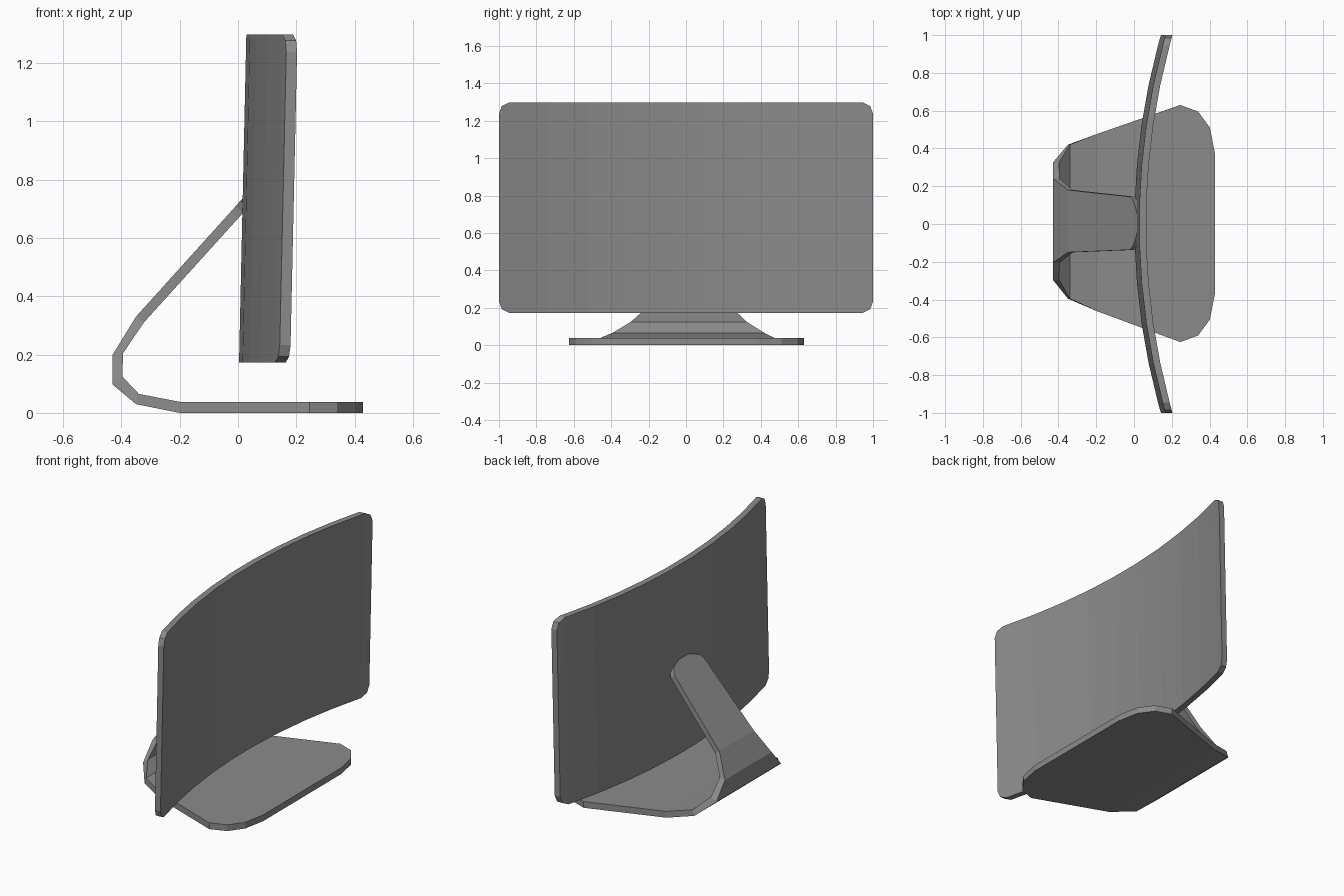
import bpy

if "Cube" in bpy.data.objects:
    bpy.data.objects.remove(bpy.data.objects["Cube"])

dark_grey = bpy.data.materials.new("dark_grey")
dark_grey.diffuse_color = (0.26, 0.26, 0.26, 1)
dark_grey.use_nodes = True
dark_grey.node_tree.nodes["Principled BSDF"].inputs["Base Color"].default_value = dark_grey.diffuse_color


def ribbon(name, sections):
    """Skin a list of four-point cross-sections into one closed solid."""
    verts = [p for s in sections for p in s]
    faces = [(3, 2, 1, 0)]
    for i in range(len(sections) - 1):
        a, b = i * 4, i * 4 + 4
        for k in range(4):
            n = (k + 1) % 4
            faces.append((a + k, a + n, b + n, b + k))
    e = len(verts) - 4
    faces.append((e, e + 1, e + 2, e + 3))
    mesh = bpy.data.meshes.new(name)
    mesh.from_pydata(verts, [], faces)
    mesh.materials.append(dark_grey)
    obj = bpy.data.objects.new(name, mesh)
    bpy.context.collection.objects.link(obj)
    # consistent outward normals
    bpy.context.view_layer.objects.active = obj
    obj.select_set(True)
    bpy.ops.object.mode_set(mode='EDIT')
    bpy.ops.mesh.select_all(action='SELECT')
    bpy.ops.mesh.normals_make_consistent(inside=False)
    bpy.ops.object.mode_set(mode='OBJECT')
    obj.select_set(False)
    return obj


# curved screen: upright strips along an arc, slightly tilted, clipped corners
Z0, Z1, SAG, THICK = 0.173, 1.298, 0.14, 0.037
RADIUS = (1 + SAG ** 2) / (2 * SAG)
corner = [(1.0, 0.06), (0.985, 0.02), (0.945, 0.0)]
inner = [(0.945 * (1 - 2 * i / 9), 0.0) for i in range(1, 9)]
columns = corner + inner + [(-y, d) for y, d in reversed(corner)]


def screen_point(y, z, depth):
    arc = RADIUS - (RADIUS ** 2 - y * y) ** 0.5
    tilt = 0.025 * (z - Z0) / (Z1 - Z0)
    return (0.002 + arc + tilt + depth, y, z)


ribbon("screen", [[screen_point(y, Z0 + d, 0), screen_point(y, Z0 + d, THICK),
                   screen_point(y, Z1 - d, THICK), screen_point(y, Z1 - d, 0)]
                  for y, d in columns])

# bent sheet stand: outer x, z, inner x, z, left y, right y
stations = [
    (0.428, 0.0, 0.428, 0.038, -0.37, 0.375),
    (0.402, 0.0, 0.402, 0.038, -0.505, 0.51),
    (0.34, 0.0, 0.34, 0.038, -0.59, 0.595),
    (0.245, 0.0, 0.245, 0.038, -0.625, 0.63),
    (-0.20, 0.0, -0.20, 0.038, -0.46, 0.475),
    (-0.35, 0.03, -0.34, 0.065, -0.395, 0.42),
    (-0.43, 0.097, -0.397, 0.125, -0.295, 0.325),
    (-0.43, 0.20, -0.394, 0.205, -0.205, 0.24),
    (-0.35, 0.33, -0.323, 0.31, -0.15, 0.18),
    (-0.025, 0.69, 0.0, 0.667, -0.137, 0.145),
    (-0.008, 0.709, 0.017, 0.686, -0.12, 0.128),
    (0.007, 0.726, 0.032, 0.703, -0.085, 0.093),
    (0.016, 0.736, 0.041, 0.713, -0.04, 0.048),
]
ribbon("stand", [[(ox, l, oz), (ix, l, iz), (ix, r, iz), (ox, r, oz)]
                 for ox, oz, ix, iz, l, r in stations])
